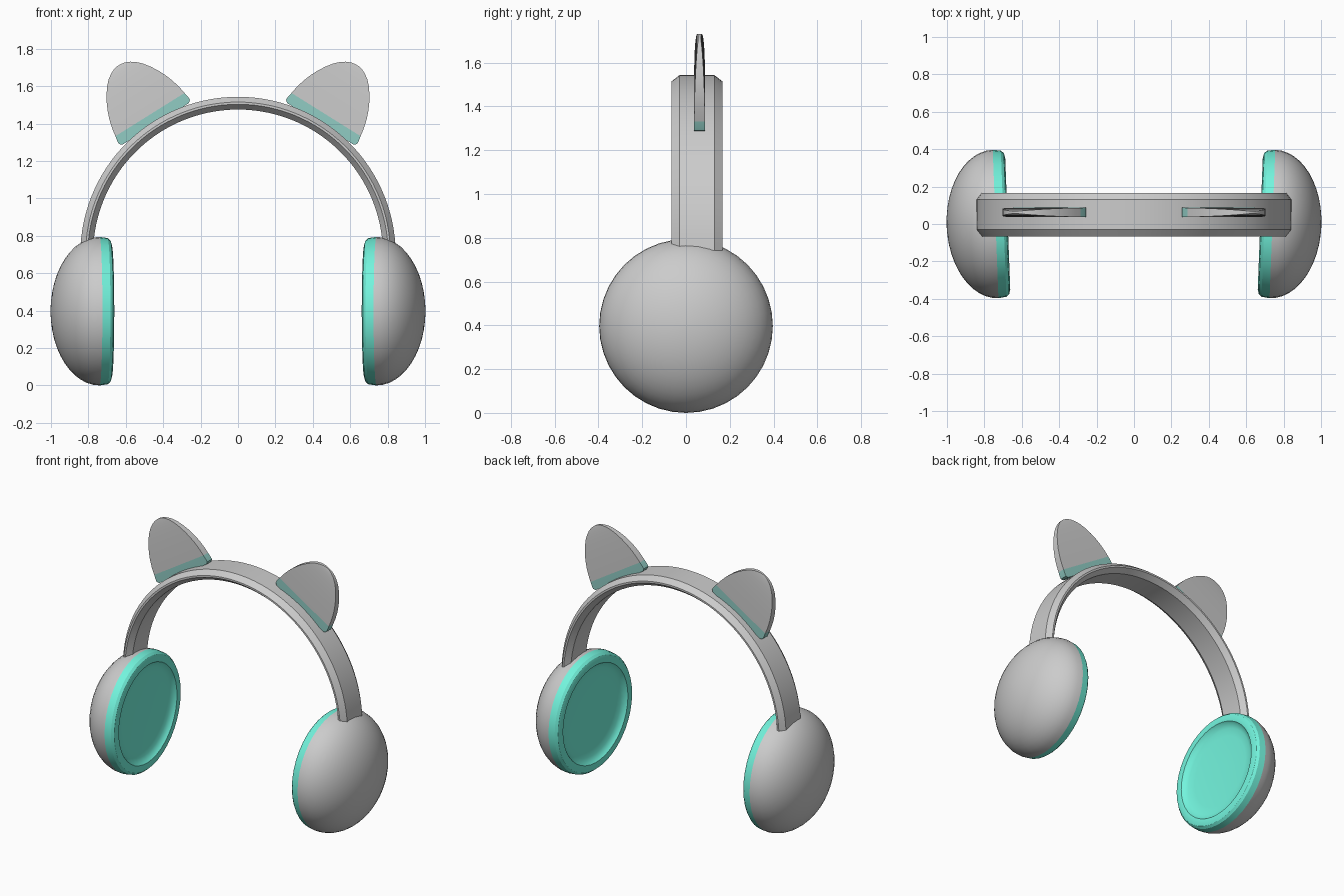
import bpy, bmesh, math
from mathutils import Vector, Matrix

if "Cube" in bpy.data.objects:
    bpy.data.objects.remove(bpy.data.objects["Cube"])


def material(name, rgb):
    m = bpy.data.materials.new(name)
    m.diffuse_color = (*rgb, 1)
    m.use_nodes = True
    m.node_tree.nodes["Principled BSDF"].inputs["Base Color"].default_value = m.diffuse_color
    return m


TEAL = material("teal", (0.17, 0.9, 0.72))
MUTED = material("muted_teal", (0.28, 0.6, 0.55))


def loft(name, rings, mat=None, cap=True, angle=30, mirror=True):
    """Skin a list of closed rings, optionally capped and mirrored in x."""
    bm = bmesh.new()
    vs = [[bm.verts.new(p) for p in ring] for ring in rings]
    n = len(vs[0])
    for a, b in zip(vs, vs[1:]):
        for i in range(n):
            j = (i + 1) % n
            bm.faces.new((a[i], a[j], b[j], b[i]))
    if cap:
        bm.faces.new(vs[0])
        bm.faces.new(vs[-1])
    bmesh.ops.remove_doubles(bm, verts=bm.verts, dist=1e-5)
    bmesh.ops.recalc_face_normals(bm, faces=bm.faces)
    me = bpy.data.meshes.new(name)
    bm.to_mesh(me)
    bm.free()
    ob = bpy.data.objects.new(name, me)
    bpy.context.collection.objects.link(ob)
    if mat:
        me.materials.append(mat)
    bpy.ops.object.select_all(action='DESELECT')
    ob.select_set(True)
    bpy.context.view_layer.objects.active = ob
    bpy.ops.object.shade_smooth_by_angle(angle=math.radians(angle))
    if mirror:
        ob.modifiers.new("Mirror", 'MIRROR').use_mirror_merge = False
    return ob


# Ear cups: lathed about a slightly yawed x axis
SEAM, R, SEG = 0.74, 0.397, 40
TILT = Matrix.Translation((SEAM, 0, R)) @ Matrix.Rotation(math.radians(-2.2), 4, 'Z')


def lathe(name, profile, mat=None):
    rings = []
    for x, r in profile:
        angles = [2 * math.pi * i / SEG for i in range(SEG)]
        rings.append([TILT @ Vector((x - SEAM, r * math.cos(a), r * math.sin(a))) for a in angles])
    return loft(name, rings, mat)


dome = [(SEAM + 0.262 * math.sin(t), R * math.cos(t))
        for t in [math.pi / 2 * i / 12 for i in range(12)] + [1.545]]
lathe("ear_cup_shell", dome)
lathe("ear_pad", [(0.712, 0.05), (0.71, 0.24), (0.704, 0.29), (0.692, 0.318), (0.678, 0.33),
                  (0.675, 0.352), (0.682, 0.378), (0.697, 0.391), (SEAM, R)], TEAL)

# Headband: chamfered section swept along an arch
section = [(-0.08, 0.843), (0.08, 0.843), (0.116, 0.815), (0.116, 0.803),
           (0.08, 0.775), (-0.08, 0.775), (-0.116, 0.803), (-0.116, 0.815)]
start, steps = math.radians(2.9), 56
arch = []
for i in range(steps + 1):
    a = start + (math.pi - 2 * start) * i / steps
    arch.append([Vector((r * math.cos(a), 0.05 + y, 0.7 + r * math.sin(a))) for y, r in section])
loft("headband", arch, angle=25, mirror=False)

# Cat-style ears: flat tapered plates with a coloured strip at the base
U = Vector((0.848, 0, -0.53))
V = Vector((0.53, 0, 0.848))
BASE = Vector((0.262, 0.062, 1.51)) + U * 0.21


def ear_rings(rows):
    rings = []
    for v, w in rows:
        h = 0.004 + 0.021 * math.sqrt(1 - (v / 0.372) ** 2)
        rings.append([BASE + V * v + U * (s * w) + Vector((0, t * h, 0))
                      for s, t in ((-1, -1), (1, -1), (1, 1), (-1, 1))])
    return rings


loft("ear_base_strip", ear_rings([(0, 0.21), (0.012, 0.224), (0.03, 0.223), (0.058, 0.218)]), MUTED)
loft("ear_plate", ear_rings([(0.058, 0.218), (0.10, 0.211), (0.15, 0.198), (0.195, 0.181), (0.235, 0.162),
                             (0.275, 0.138), (0.31, 0.112), (0.335, 0.087), (0.354, 0.06),
                             (0.365, 0.035), (0.37, 0.012)]))
